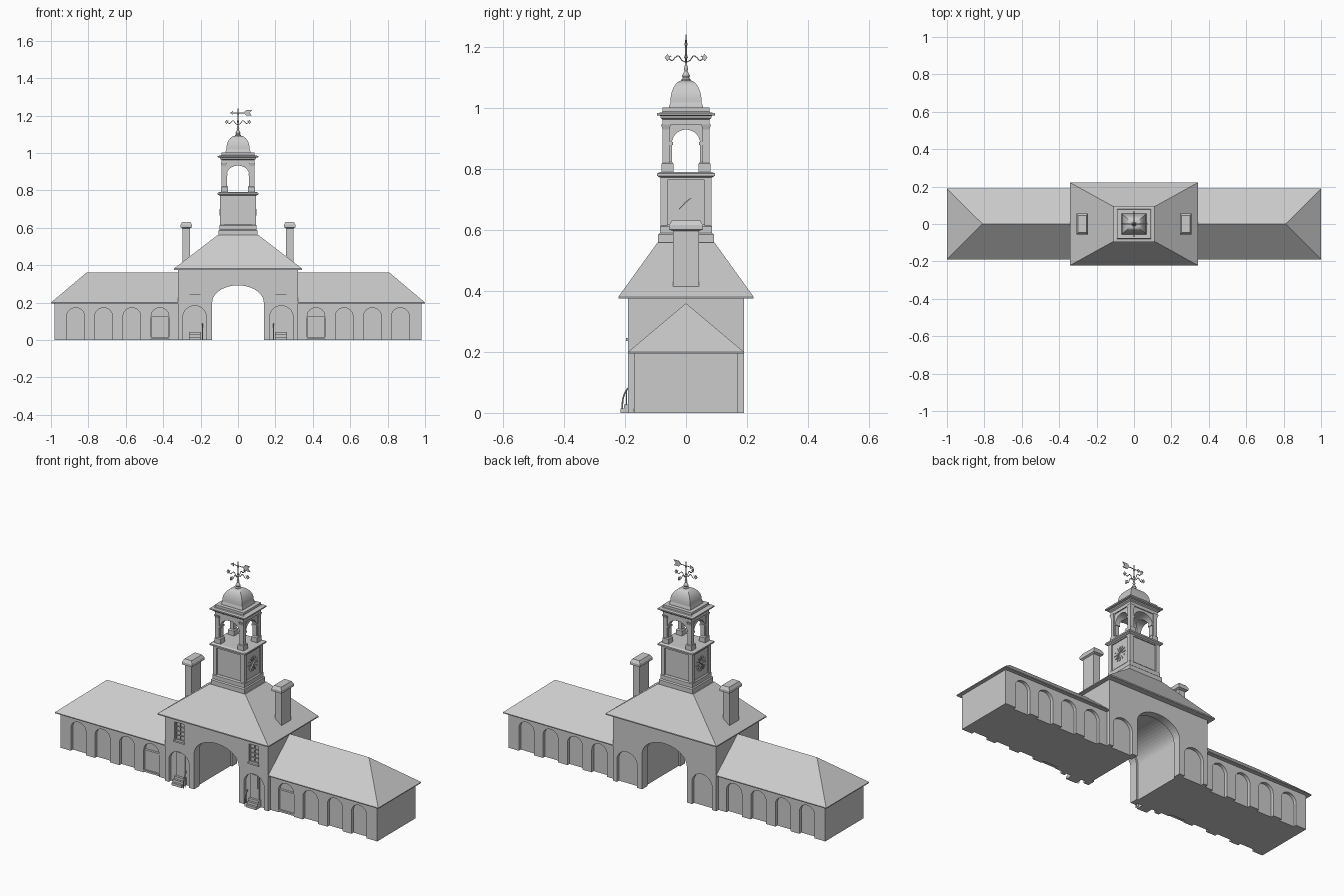
import bpy, bmesh, math

if "Cube" in bpy.data.objects:
    bpy.data.objects.remove(bpy.data.objects["Cube"])


def make(name, verts, faces, mirror="", smooth=False):
    bm = bmesh.new()
    vs = [bm.verts.new(v) for v in verts]
    for f in faces:
        bm.faces.new([vs[i] for i in f])
    bmesh.ops.remove_doubles(bm, verts=bm.verts, dist=1e-6)
    bmesh.ops.recalc_face_normals(bm, faces=bm.faces)
    me = bpy.data.meshes.new(name)
    bm.to_mesh(me)
    bm.free()
    ob = bpy.data.objects.new(name, me)
    bpy.context.collection.objects.link(ob)
    finish(ob, mirror, smooth)
    return ob


def select(ob):
    bpy.ops.object.select_all(action='DESELECT')
    ob.select_set(True)
    bpy.context.view_layer.objects.active = ob


def finish(ob, mirror="", smooth=False):
    if mirror:
        m = ob.modifiers.new("mirror", 'MIRROR')
        m.use_axis = ('x' in mirror, 'y' in mirror, False)
    if smooth:
        select(ob)
        bpy.ops.object.shade_smooth_by_angle(angle=math.radians(35))


def loft(name, rings, mirror="", smooth=False):
    """Stack of rectangles (x0, x1, y0, y1, z)."""
    v, f = [], []
    for x0, x1, y0, y1, z in rings:
        v += [(x0, y0, z), (x1, y0, z), (x1, y1, z), (x0, y1, z)]
    for k in range(0, len(v) - 4, 4):
        f += [(k + i, k + (i + 1) % 4, k + 4 + (i + 1) % 4, k + 4 + i) for i in range(4)]
    n = len(v)
    f.append((3, 2, 1, 0))
    # a ridge has no top face
    if rings[-1][3] - rings[-1][2] > 1e-5:
        f.append((n - 4, n - 3, n - 2, n - 1))
    return make(name, v, f, mirror, smooth)


def centred(name, rings, smooth=False):
    return loft(name, [(-a, a, -b, b, z) for a, b, z in rings], "", smooth)


def box(name, x0, x1, y0, y1, z0, z1, mirror=""):
    return loft(name, [(x0, x1, y0, y1, z0), (x0, x1, y0, y1, z1)], mirror)


def prism(name, pts, axis, lo, hi, mirror=""):
    put = {'x': lambda u, w, t: (t, u, w), 'y': lambda u, w, t: (u, t, w)}[axis]
    n = len(pts)
    v = [put(u, w, t) for t in (lo, hi) for u, w in pts]
    f = [tuple(range(n)), tuple(range(n, 2 * n))]
    f += [(i, (i + 1) % n, n + (i + 1) % n, n + i) for i in range(n)]
    return make(name, v, f, mirror)


def arch(c, hw, spring, top, z0=-0.02, n=16):
    a = [(c + hw * math.cos(math.pi * i / n), spring + (top - spring) * math.sin(math.pi * i / n))
         for i in range(n + 1)]
    return [(c + hw, z0)] + a + [(c - hw, z0)]


def cut(ob, cutters):
    for c in cutters:
        m = ob.modifiers.new("cut", 'BOOLEAN')
        m.object, m.operation, m.solver = c, 'DIFFERENCE', 'EXACT'
        select(ob)
        bpy.ops.object.modifier_apply(modifier=m.name)
        bpy.data.objects.remove(c)


def tube(name, pts, r, mirror=""):
    cu = bpy.data.curves.new(name, 'CURVE')
    cu.dimensions, cu.bevel_depth, cu.bevel_resolution, cu.resolution_u = '3D', r, 1, 4
    cu.use_fill_caps = True
    sp = cu.splines.new('BEZIER')
    sp.bezier_points.add(len(pts) - 1)
    for b, p in zip(sp.bezier_points, pts):
        b.co = p
        b.handle_left_type = b.handle_right_type = 'AUTO'
    ob = bpy.data.objects.new(name, cu)
    bpy.context.collection.objects.link(ob)
    select(ob)
    bpy.ops.object.convert(target='MESH')
    finish(bpy.context.object, mirror, True)


def lathe(name, prof, n=12):
    v = [(r * math.cos(2 * math.pi * i / n), r * math.sin(2 * math.pi * i / n), z)
         for r, z in prof for i in range(n)]
    f = [(k * n + i, k * n + (i + 1) % n, k * n + n + (i + 1) % n, k * n + n + i)
         for k in range(len(prof) - 1) for i in range(n)]
    f += [tuple(range(n)), tuple(range(len(v) - n, len(v)))]
    make(name, v, f, "", True)


# Wings with blind arcades front and back
wing = box("wing_wall", 0.30, 0.98, -0.17, 0.17, 0, 0.20)
cuts = []
for c in (0.417, 0.567, 0.719, 0.868):
    for lo, hi in ((-0.3, -0.152), (0.152, 0.3)):
        cuts.append(prism("cutter", arch(c, 0.047, 0.128, 0.172), 'y', lo, hi))
cut(wing, cuts)
finish(wing, "x")
loft("wing_roof", [(0.30, 1.0, -0.19, 0.19, 0.195), (0.30, 1.0, -0.19, 0.19, 0.2),
                   (0.30, 0.81, 0, 0, 0.36)], "x")
# Wing window panel, sill and bars
box("wing_window_panel", 0.372, 0.462, -0.162, -0.15, 0.015, 0.12, "x")
box("wing_window_sill", 0.368, 0.466, -0.172, -0.15, 0.005, 0.015, "x")
box("wing_window_rail", 0.370, 0.464, -0.165, -0.15, 0.12, 0.126, "x")

# Central gatehouse with passage, blind arches and upper windows
gate = box("gatehouse_wall", -0.32, 0.32, -0.19, 0.19, 0, 0.38)
cuts = [prism("cutter", arch(0, 0.138, 0.20, 0.292, n=24), 'y', -0.3, 0.3),
        prism("cutter", arch(0, 0.148, 0.20, 0.302, n=24), 'y', -0.145, 0.145)]
for s in (-1, 1):
    for lo, hi in ((-0.3, -0.172), (0.172, 0.3)):
        cuts.append(prism("cutter", arch(s * 0.232, 0.062, 0.125, 0.183), 'y', lo, hi))
    cuts.append(box("cutter", s * 0.23 - 0.029, s * 0.23 + 0.029, -0.3, -0.176, 0.245, 0.345))
cut(gate, cuts)
loft("gatehouse_roof", [(-.343, .343, -.222, .222, .375), (-.343, .343, -.222, .222, .381),
                        (-.11, .11, -.093, .093, .56)])

# Upper windows: sill and glazing bars
box("upper_window_sill", 0.197, 0.263, -0.197, -0.175, 0.236, 0.245, "x")
for x in (0.203, 0.23, 0.257):
    box("window_upright", x - .002, x + .002, -0.183, -0.175, 0.245, 0.345, "x")
for i in range(5):
    z = 0.247 + i * 0.024
    box("window_crossbar", 0.201, 0.259, -0.182, -0.175, z - .002, z + .002, "x")

# Doors, steps and handrails
box("door", 0.203, 0.256, -0.178, -0.17, 0.042, 0.187, "x")
box("door_panel", 0.211, 0.248, -0.181, -0.17, 0.10, 0.175, "x")
for i in range(3):
    box("step", 0.199, 0.262, -0.215 + i * 0.012, -0.17, 0, 0.014 * (i + 1), "x")
tube("handrail", [(.19, -.185, .085), (.19, -.195, .075), (.19, -.206, .05),
                  (.19, -.209, .02), (.19, -.209, 0)], 0.003, "x")
tube("handrail_post", [(.19, -.195, 0), (.19, -.195, .075)], 0.002, "x")

# Chimneys
loft("chimney", [(a, b, -h, h, z) for a, b, h, z in (
    (.257, .298, .042, .40), (.257, .298, .042, .597), (.246, .307, .056, .602),
    (.246, .307, .056, .616), (.255, .299, .046, .632))], "x")

# Clock stage: plinth, panelled shaft, cornice
centred("tower_plinth", [(.104, .092, .54), (.104, .092, .585), (.099, .086, .590),
                         (.099, .086, .612), (.094, .080, .618)])
centred("tower_shaft", [(.091, .077, .60), (.091, .077, .78)])
box("tower_corner", .074, .097, .060, .083, .60, .775, "xy")
box("panel_rail_side", .085, .097, -.07, .07, .765, .775, "x")
box("panel_rail_front", -.08, .08, .07, .083, .765, .775, "y")
centred("tower_cornice", [(.098, .084, .772), (.110, .095, .778), (.110, .095, .786), (.1, .084, .791)])

# Dials: twelve rays and two hands on each side face
def ray(name, ang, r0, r1, w0, w1, x):
    d, p = (math.sin(ang), math.cos(ang)), (math.cos(ang), -math.sin(ang))
    pts = [(d[0] * r + p[0] * w, .692 + d[1] * r + p[1] * w)
           for r, w in ((r0, -w0), (r0, w0), (r1, w1), (r1, -w1))]
    prism(name, pts, 'x', .088, x, "x")


for k in range(12):
    ray("dial_mark", k * math.pi / 6, .018, .041, .0015, .003, .095)
ray("hour_hand", 0.9, -.006, .022, .002, .001, .097)
ray("minute_hand", 3.9, -.008, .034, .002, .001, .098)

# Open belfry with arches on four sides
belfry = centred("belfry_arches", [(.082, .072, .785), (.082, .072, .95)])
cut(belfry, [prism("cutter", arch(0, .059, .885, .932, .79), 'y', -.2, .2),
             prism("cutter", arch(0, .046, .885, .930, .79), 'x', -.2, .2)])
loft("pier_base", [(.053, .090, .041, .080, .785), (.053, .090, .041, .080, .818),
                   (.058, .084, .046, .074, .824)], "xy")
box("pier_impost", .055, .085, .042, .075, .880, .889, "xy")
box("pier_pilaster", .064, .087, .054, .077, .82, .935, "xy")
loft("pier_capital", [(.064, .087, .054, .077, .93), (.060, .092, .050, .082, .947)], "xy")
centred("belfry_entablature", [(.088, .077, .945), (.088, .077, .963), (.096, .084, .968),
                               (.096, .084, .975), (.109, .096, .977), (.109, .096, .984),
                               (.094, .080, .986), (.088, .077, .990), (.088, .077, 1.003)])

# Four-sided dome
centred("dome", [(.066, .056, 1.0), (.066, .056, 1.008), (.062, .051, 1.016)]
        + [(.012 + .050 * math.cos(t), .010 + .041 * math.cos(t), 1.022 + .07 * math.sin(t))
           for t in [math.pi / 2 * i / 10 for i in range(11)]], True)

# Finial and weathervane
lathe("finial", [(.015, 1.088), (.015, 1.095), (.010, 1.099), (.013, 1.106), (.009, 1.114),
                 (.005, 1.122), (.007, 1.130), (.004, 1.140), (.003, 1.16), (.006, 1.168),
                 (.003, 1.176), (.003, 1.200), (.005, 1.21), (.003, 1.218), (.001, 1.242)])
scroll = [(0, 1.15), (.014, 1.158), (.026, 1.172), (.036, 1.166), (.046, 1.157), (.055, 1.166),
          (.049, 1.172)]
tube("vane_arm_side", [(u, 0, z) for u, z in scroll], .002, "x")
tube("vane_arm_front", [(0, u, z) for u, z in scroll], .002, "y")
tip = [(.052, 1.166), (.061, 1.178), (.070, 1.166), (.061, 1.154)]
prism("vane_tip_side", tip, 'y', -.002, .002, "x")
prism("vane_tip_front", tip, 'x', -.002, .002, "y")
tube("vane_arrow_shaft", [(-.035, 0, 1.214), (.06, 0, 1.214)], .0022)
prism("vane_arrow_head", [(-.044, 1.214), (-.026, 1.224), (-.026, 1.204)], 'y', -.002, .002)
prism("vane_arrow_tail", [(.03, 1.214), (.044, 1.229), (.075, 1.229), (.062, 1.214),
                          (.075, 1.199), (.044, 1.199)], 'y', -.002, .002)
